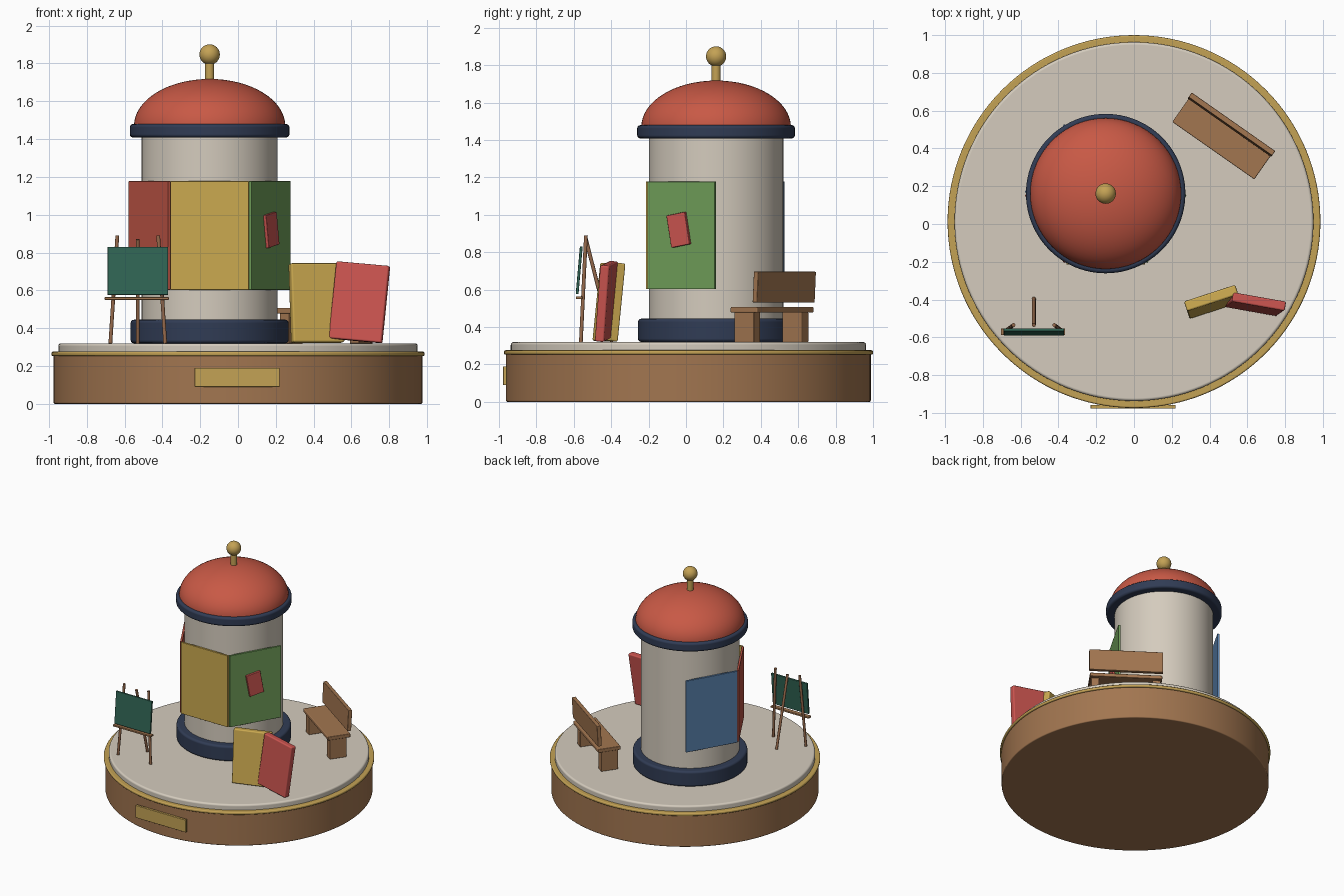
import bpy, math
from mathutils import Vector, Matrix, Euler

if "Cube" in bpy.data.objects:
    bpy.data.objects.remove(bpy.data.objects["Cube"])

MATS = {}
COLORS = {
    "wood": (0.36, 0.18, 0.08), "gold": (0.55, 0.36, 0.09), "stone": (0.66, 0.60, 0.51),
    "navy": (0.03, 0.045, 0.09), "dome_red": (0.58, 0.10, 0.06), "red": (0.60, 0.09, 0.08),
    "poster_red": (0.52, 0.09, 0.06), "yellow": (0.60, 0.40, 0.08), "green": (0.16, 0.34, 0.10),
    "blue": (0.10, 0.22, 0.42), "board": (0.03, 0.13, 0.09), "dark_wood": (0.30, 0.14, 0.07),
}


def paint(ob, name, color):
    if color not in MATS:
        MATS[color] = bpy.data.materials.new(color)
        MATS[color].diffuse_color = (*COLORS[color], 1)
    ob.name = name
    ob.data.materials.append(MATS[color])
    return ob


def finish(ob, name, color, bevel=0.0):
    paint(ob, name, color)
    bpy.ops.object.shade_smooth_by_angle(angle=math.radians(35))
    if bevel:
        m = ob.modifiers.new("bevel", "BEVEL")
        m.width, m.segments, m.limit_method = bevel, 3, "ANGLE"
        m.harden_normals = True
    return ob


def box(name, size, matrix, color, bevel=0.004):
    bpy.ops.mesh.primitive_cube_add(size=1)
    ob = bpy.context.object
    ob.data.transform(Matrix.Diagonal((*size, 1)))
    ob.matrix_world = matrix
    return finish(ob, name, color, bevel)


def disc(name, center, r, z0, z1, color, bevel=0.0, verts=96):
    bpy.ops.mesh.primitive_cylinder_add(vertices=verts, radius=r, depth=z1 - z0,
                                        location=(*center, (z0 + z1) / 2))
    return finish(bpy.context.object, name, color, bevel)


def rod(name, a, b, r, color):
    a, b = Vector(a), Vector(b)
    bpy.ops.mesh.primitive_cylinder_add(vertices=16, radius=r, depth=(b - a).length,
                                        location=(a + b) / 2)
    ob = bpy.context.object
    ob.rotation_euler = (b - a).to_track_quat("Z", "Y").to_euler()
    return finish(ob, name, color)


def place(loc, rot=(0, 0, 0)):
    return Matrix.Translation(loc) @ Euler([math.radians(a) for a in rot]).to_matrix().to_4x4()


# Round plinth
O = (0, 0.013)
disc("plinth", O, 0.975, 0, 0.26, "wood", 0.008, 128)
disc("plinth_trim", O, 0.987, 0.253, 0.276, "gold", 0.009, 128)
disc("plinth_top", O, 0.95, 0.26, 0.32, "stone", 0.015, 128)
box("plaque", (0.45, 0.02, 0.10), place((-0.005, -0.968, 0.14)), "gold", 0.003)

# Advertising column
C = (-0.15, 0.161)
disc("column_shaft", C, 0.36, 0.31, 1.43, "stone")
disc("column_foot", C, 0.418, 0.32, 0.445, "navy", 0.018)
disc("column_cornice", C, 0.422, 1.408, 1.48, "navy", 0.018)

# Dome: revolved half ellipse
bpy.ops.mesh.primitive_uv_sphere_add(segments=64, ring_count=32, radius=1, location=(*C, 1.47))
dome = bpy.context.object
for v in dome.data.vertices:
    v.co = (v.co.x * 0.40, v.co.y * 0.40, max(v.co.z, 0) * 0.248)
finish(dome, "dome", "dome_red")

# Finial
disc("finial_stem", C, 0.024, 1.70, 1.82, "gold", 0, 24)
bpy.ops.mesh.primitive_uv_sphere_add(segments=32, ring_count=16, radius=0.054, location=(*C, 1.847))
finish(bpy.context.object, "finial_ball", "gold")

# Flat posters around the shaft, on four sides of a hexagon (turn about z from the front)
for color, turn in (("yellow", 0), ("green", 60), ("poster_red", -60), ("blue", -120)):
    base = place((*C, 0.89), (0, 0, turn))
    box(color + "_poster_panel", (0.415, 0.016, 0.575), base @ place((0, -0.367, 0)), color, 0.002)
    if color == "green":
        box("poster_book", (0.115, 0.02, 0.175),
            base @ place((-0.01, -0.382, 0.03), (0, -10, 0)), "red", 0.003)

# Chalkboard easel
box("chalkboard", (0.32, 0.015, 0.255), place((-0.53, -0.571, 0.703), (-5, 0, 0)), "board", 0.003)
box("chalk_tray", (0.34, 0.035, 0.014), place((-0.535, -0.571, 0.557)), "wood", 0.003)
for side, s in (("left", -1), ("right", 1)):
    rod(f"easel_{side}_leg", (-0.53 + s * 0.145, -0.562, 0.32),
        (-0.53 + s * 0.108, -0.535, 0.89), 0.010, "dark_wood")
rod("easel_rear_leg", (-0.53, -0.395, 0.32), (-0.53, -0.535, 0.87), 0.010, "dark_wood")

# Two standing books leaning together
box("yellow_book", (0.285, 0.055, 0.42), place((0.415, -0.412, 0.533), (-6, 0, 18)), "yellow", 0.010)
box("red_book", (0.285, 0.05, 0.41), place((0.642, -0.425, 0.537), (-5, 5, -10)), "red", 0.010)

# Park bench (local +y is the back)
B = place((0.47, 0.46, 0), (0, 0, -35))
box("bench_seat", (0.53, 0.175, 0.03), B @ place((0, 0, 0.492)), "wood", 0.006)
box("bench_back", (0.54, 0.03, 0.165), B @ place((0, 0.08, 0.614), (-3, 0, 0)), "wood", 0.004)
for side, s in (("left", -1), ("right", 1)):
    box(f"bench_{side}_leg", (0.06, 0.13, 0.16), B @ place((s * 0.225, -0.005, 0.399)), "wood", 0.004)

for m in bpy.data.materials:
    if m.users and not m.is_grease_pencil:
        m.use_nodes = True
        m.node_tree.nodes["Principled BSDF"].inputs["Base Color"].default_value = m.diffuse_color
